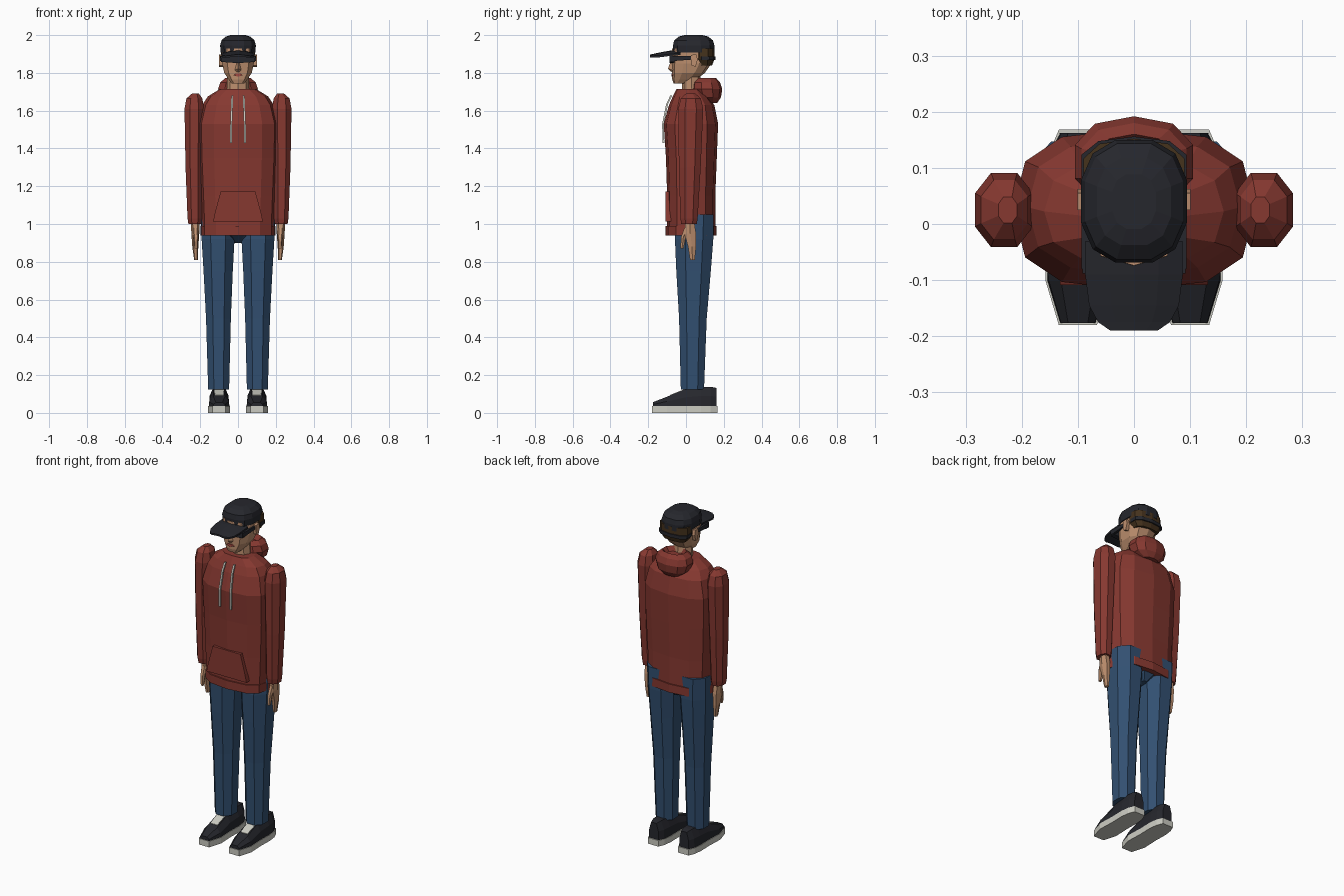
import bpy, bmesh, math
from mathutils import Vector


def material(name, rgb):
    m = bpy.data.materials.new(name)
    m.diffuse_color = (*rgb, 1)
    return m


RED = material("red cloth", (0.24, 0.04, 0.03))
BLUE = material("blue denim", (0.032, 0.08, 0.165))
BLACK = material("near black", (0.019, 0.02, 0.026))
SKIN = material("skin", (0.52, 0.28, 0.16))
WHITE = material("off white", (0.6, 0.6, 0.54))
HAIR = material("brown hair", (0.06, 0.032, 0.012))
LIPS = material("lips", (0.36, 0.07, 0.055))


def loft(name, rings, mat, side=1, caps=True, closed=True):
    """Skin a list of point rings; side=-1 mirrors across x."""
    bm = bmesh.new()
    vs = [[bm.verts.new((side * p[0], p[1], p[2])) for p in r] for r in rings]
    n = len(rings[0])
    for a, b in zip(vs, vs[1:]):
        for i in range(n if closed else n - 1):
            j = (i + 1) % n
            bm.faces.new((a[i], a[j], b[j], b[i]))
    if caps:
        bm.faces.new(vs[0][::-1])
        bm.faces.new(vs[-1])
    bmesh.ops.recalc_face_normals(bm, faces=bm.faces)
    me = bpy.data.meshes.new(name)
    bm.to_mesh(me)
    bm.free()
    ob = bpy.data.objects.new(name, me)
    me.materials.append(mat)
    bpy.context.collection.objects.link(ob)
    return ob


def ring(z, x0, x1, y0, y1, n=8, p=1.0, off=0.0):
    """Horizontal rounded ring that fills the given box."""
    def f(v):
        return math.copysign(abs(v) ** p, v) if abs(v) > 1e-6 else 0
    out = []
    for i in range(n):
        a = 2 * math.pi * (i + off) / n
        out.append(((x0 + x1) / 2 + (x1 - x0) / 2 * f(math.cos(a)),
                    (y0 + y1) / 2 + (y1 - y0) / 2 * f(math.sin(a)), z))
    return out


def stack(name, rows, mat, side=1, **k):
    return loft(name, [ring(*r, **k) for r in rows], mat, side)


def sym(rows):
    return [(z, -w, w, a, b) for z, w, a, b in rows]


def slab(name, outline, y0, y1, mat, side=1):
    """Upright x-z outline extruded in y."""
    return loft(name, [[(x, y, z) for x, z in outline] for y in (y0, y1)], mat, side)


def rod(name, pts, w, mat, side=1):
    return loft(name, [[(x + a * w, y + b * w, z) for a, b in
                        ((-1, -1), (1, -1), (1, 1), (-1, 1))] for x, y, z in pts], mat, side)


# Hoodie body, hem band and neckline
stack("hoodie_body", sym([(0.96, .195, -.10, .155), (1.15, .203, -.10, .155),
      (1.35, .212, -.106, .163), (1.53, .216, -.118, .17), (1.63, .19, -.09, .15),
      (1.675, .16, -.07, .115), (1.715, .095, -.05, .08)]), RED, n=12, p=.75)
stack("hoodie_hem", sym([(0.94, .198, -.108, .162), (0.99, .198, -.108, .162)]),
      RED, n=12, p=.75)

# Lowered hood: a drooping lump with a hollow top, wrapping the neck
stack("hood", sym([(1.64, .05, .10, .165), (1.67, .095, .05, .185), (1.715, .11, .03, .192),
      (1.75, .098, .035, .18), (1.772, .07, .06, .16), (1.745, .05, .07, .14)]),
      RED, n=10, p=.85, off=.5)

# Front pouch pocket
slab("front_pocket", [(-.132, 1.012), (.132, 1.012), (.122, 1.06), (.092, 1.172),
     (-.092, 1.172), (-.122, 1.06)], -.109, -.08, RED)

# Hips that close the trousers between the legs
stack("trouser_hips", sym([(.90, .02, 0, .10), (.94, .07, -.055, .135),
      (1.04, .08, -.05, .14)]), BLUE, n=8, p=.8, off=.5)

# Neck and head
stack("neck", sym([(1.66, .062, -.02, .085), (1.80, .056, -.02, .075)]), SKIN, n=8)
stack("head", sym([(1.745, .036, -.066, .0), (1.765, .052, -.073, .055), (1.80, .076, -.074, .10),
      (1.85, .087, -.076, .135), (1.93, .09, -.074, .145)]), SKIN, n=10, p=.8, off=.5)
loft("nose", [[(-.008, -.07, 1.865), (.008, -.07, 1.865), (0, -.079, 1.865)],
              [(-.017, -.07, 1.815), (.017, -.07, 1.815), (0, -.096, 1.822)],
              [(-.010, -.07, 1.805), (.010, -.07, 1.805), (0, -.078, 1.806)]], SKIN)
slab("mouth", [(-.026, 1.788), (0, 1.78), (.026, 1.788), (.01, 1.797), (-.01, 1.797)],
     -.078, -.07, LIPS)

# Hair below the cap at the back, with the cap strap around it
stack("back_hair", sym([(1.84, .075, .06, .138), (1.87, .094, .035, .15),
      (1.93, .094, .035, .152)]), HAIR, n=10, p=.8, off=.5)
stack("cap_strap", sym([(1.868, .097, .05, .156), (1.888, .097, .05, .156)]),
      BLACK, n=10, p=.8, off=.5)

# Cap crown
stack("cap_crown", sym([(1.908, .095, -.07, .153), (1.945, .097, -.072, .153),
      (1.972, .09, -.066, .146), (1.992, .068, -.04, .12), (2.0, .04, -.01, .09)]),
      BLACK, n=12, p=.8, off=.5)

# Curved cap brim
brim_rows = [(-.03, .086, 1.922), (-.09, .087, 1.917), (-.145, .08, 1.907),
             (-.175, .064, 1.9), (-.19, .042, 1.897)]
rings = []
for y, w, z in brim_rows:
    us = [-1, -.5, 0, .5, 1]
    top = [(u * w, y, z - .018 * (u * w / .087) ** 2) for u in us]
    rings.append(top + [(a, b, c - .01) for a, b, c in top[::-1]])
loft("cap_brim", rings, BLACK)

# Dark glasses across the eyes
slab("glasses_front", [(-.09, 1.858), (-.02, 1.853), (.02, 1.853), (.09, 1.858),
     (.092, 1.89), (-.092, 1.89)], -.088, -.06, BLACK)

for s, tag in ((1, "left"), (-1, "right")):
    # Glasses arm and ear
    loft("glasses_arm_" + tag, [[(x, y, z) for y, z in
         ((-.08, 1.862), (.03, 1.87), (.03, 1.888), (-.08, 1.89))] for x in (.08, .094)], BLACK, s)
    loft("ear_" + tag, [[(x, y, z) for y, z in
         ((.03, 1.84), (.05, 1.832), (.062, 1.87), (.055, 1.898), (.025, 1.895))]
         for x in (.08, .101)], SKIN, s)

    # Drawstring
    rod("drawstring_" + tag, [(.03, -.078, 1.68), (.032, -.1, 1.635), (.036, -.121, 1.53),
        (.037, -.12, 1.43)], .005, WHITE, s)

    # Sleeve and cuff
    stack("sleeve_" + tag, [(1.0, .193, .265, -.028, .06), (1.03, .188, .27, -.033, .065),
          (1.3, .184, .281, -.042, .082), (1.61, .176, .287, -.046, .096),
          (1.665, .186, .276, -.032, .082), (1.692, .207, .243, .0, .05)],
          RED, s, n=8, p=.9, off=.5)

    # Hand with thumb
    stack("hand_" + tag, [(1.02, .205, .25, -.005, .045), (.95, .205, .247, -.012, .057),
          (.88, .21, .242, .008, .056), (.81, .213, .232, .02, .048)], SKIN, s, n=6, p=.8)
    stack("thumb_" + tag, [(.98, .21, .24, -.01, .02), (.93, .21, .236, -.028, .0),
          (.87, .213, .23, -.03, -.012)], SKIN, s, n=6, p=.8)

    # Trouser leg
    stack("trouser_leg_" + tag, [(.125, .043, .162, -.032, .10), (.5, .033, .174, -.042, .115),
          (.75, .022, .188, -.058, .138), (.92, .012, .199, -.066, .152),
          (1.05, .02, .2, -.055, .154)], BLUE, s, n=8, p=.9, off=.5)

    # Shoe sole
    half = [(-.18, .034), (-.1, .058), (0, .054), (.08, .056), (.13, .05), (.168, .034)]
    outline = [(.1 + w, y) for y, w in half] + [(.1 - w, y) for y, w in half[::-1]]
    loft("shoe_sole_" + tag, [[(x, y, z) for x, y in outline] for z in (0, .036)], WHITE, s)

    # Shoe upper
    secs = [(-.176, .032, .056), (-.1, .055, .086), (0, .051, .126),
            (.08, .053, .138), (.13, .047, .138), (.162, .032, .132)]
    loft("shoe_upper_" + tag, [[(.1 + u * w, y, .03 + v * (t - .03)) for u, v in
         ((-1, 0), (-.95, .55), (-.55, 1), (.55, 1), (.95, .55), (1, 0))]
         for y, w, t in secs], BLACK, s)

    # Lace panel lying on the instep
    loft("lace_panel_" + tag, [[(.1 - w, y, z - .006), (.1 + w, y, z - .006),
         (.1 + w, y, z + .003), (.1 - w, y, z + .003)] for y, w, z in
         ((-.085, .022, .092), (-.002, .026, .125))], WHITE, s)
